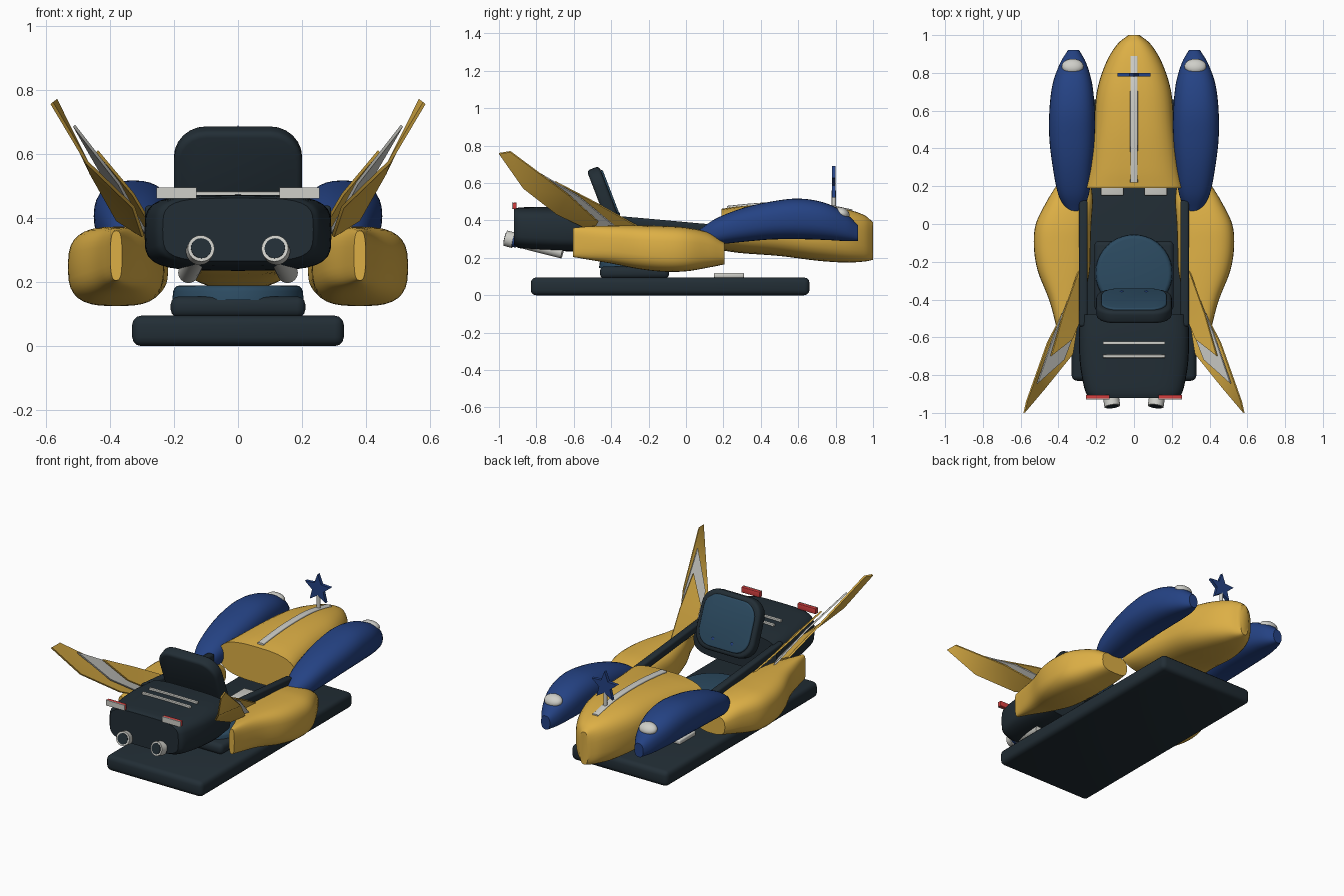
import bpy, bmesh, math
from mathutils import Vector, Matrix

cube = bpy.data.objects.get("Cube")
if cube:
    bpy.data.objects.remove(cube, do_unlink=True)


def material(name, rgb):
    m = bpy.data.materials.new(name)
    m.use_nodes = True
    m.diffuse_color = (*rgb, 1)
    node = next(n for n in m.node_tree.nodes if n.type == 'BSDF_PRINCIPLED')
    node.inputs["Base Color"].default_value = (*rgb, 1)
    return m


YELLOW = material("golden_yellow", (0.72, 0.43, 0.06))
BLUE = material("royal_blue", (0.018, 0.055, 0.23))
DARK = material("dark_slate", (0.016, 0.027, 0.036))
SEAT = material("seat_blue", (0.025, 0.07, 0.12))
GREY = material("light_grey", (0.62, 0.62, 0.58))
RED = material("tail_red", (0.65, 0.05, 0.05))


def finish(name, bm, *mats, mirror=False):
    bmesh.ops.recalc_face_normals(bm, faces=bm.faces)
    mesh = bpy.data.meshes.new(name)
    bm.to_mesh(mesh)
    bm.free()
    ob = bpy.data.objects.new(name, mesh)
    bpy.context.collection.objects.link(ob)
    for m in mats:
        mesh.materials.append(m)
    bpy.ops.object.select_all(action='DESELECT')
    ob.select_set(True)
    bpy.context.view_layer.objects.active = ob
    bpy.ops.object.shade_smooth_by_angle(angle=math.radians(40))
    if mirror:
        ob.modifiers.new("Mirror", 'MIRROR')
    return ob


def catmull(a, b, c, d, t):
    return 0.5 * (2 * b + (c - a) * t + (2 * a - 5 * b + 4 * c - d) * t * t
                  + (3 * b - a - 3 * c + d) * t ** 3)


def loft(name, sections, mat, power=2.6, steps=5, segs=32, mirror=False):
    """Skin rounded sections given as (y, centre x, half width, bottom, top)."""
    s = [Vector(v) for v in sections]
    s = [2 * s[0] - s[1]] + s + [2 * s[-1] - s[-2]]
    rows = [catmull(*s[i:i + 4], k / steps) for i in range(len(s) - 3) for k in range(steps)]
    rows.append(s[-2])
    bm = bmesh.new()
    rings = []
    for y, cx, hw, lo, hi in rows:
        ring = []
        for k in range(segs):
            a = math.tau * k / segs
            c, n = math.cos(a), math.sin(a)
            px = math.copysign(abs(c) ** (2 / power), c)
            pz = math.copysign(abs(n) ** (2 / power), n)
            ring.append(bm.verts.new((cx + hw * px, y, (lo + hi) / 2 + (hi - lo) / 2 * pz)))
        rings.append(ring)
    for r, q in zip(rings, rings[1:]):
        for k in range(segs):
            j = (k + 1) % segs
            bm.faces.new((r[k], r[j], q[j], q[k]))
    bm.faces.new(rings[0])
    bm.faces.new(rings[-1])
    return finish(name, bm, mat, mirror=mirror)


def box(name, centre, size, mat, bevel=0.01, corner=0, tilt=0, mirror=False):
    """Box with rounded corners (along its depth axis y) and softened edges."""
    bm = bmesh.new()
    bmesh.ops.create_cube(bm, size=1)
    bmesh.ops.scale(bm, vec=size, verts=bm.verts)
    if corner:
        edges = [e for e in bm.edges if abs(e.verts[0].co.y - e.verts[1].co.y) > size[1] / 2]
        bmesh.ops.bevel(bm, geom=edges, offset=corner, segments=6, profile=0.5, affect='EDGES')
    if bevel:
        edges = [e for e in bm.edges if e.calc_face_angle(0) > 0.8]
        bmesh.ops.bevel(bm, geom=edges, offset=bevel, segments=3, profile=0.5, affect='EDGES')
    bmesh.ops.transform(bm, verts=bm.verts,
                        matrix=Matrix.Translation(centre) @ Matrix.Rotation(tilt, 4, 'X'))
    return finish(name, bm, mat, mirror=mirror)


def tube(name, start, end, radius, mat, mirror=False, segs=24):
    a, b = Vector(start), Vector(end)
    bm = bmesh.new()
    bmesh.ops.create_cone(bm, cap_ends=True, segments=segs, radius1=radius,
                          radius2=radius, depth=(b - a).length)
    turn = (b - a).to_track_quat('Z', 'Y').to_matrix().to_4x4()
    bmesh.ops.transform(bm, verts=bm.verts, matrix=Matrix.Translation((a + b) / 2) @ turn)
    return finish(name, bm, mat, mirror=mirror)


def ball(name, centre, size, mat, tilt=0, mirror=False):
    bm = bmesh.new()
    bmesh.ops.create_uvsphere(bm, u_segments=20, v_segments=12, radius=1)
    bmesh.ops.transform(bm, verts=bm.verts, matrix=Matrix.Translation(centre)
                        @ Matrix.Rotation(tilt, 4, 'X') @ Matrix.Diagonal((*size, 1)))
    return finish(name, bm, mat, mirror=mirror)


def plate(name, points, depth, mat, mirror=False):
    """Thin slab: an outline pushed along its own normal."""
    bm = bmesh.new()
    face = bm.faces.new([bm.verts.new(p) for p in points])
    face.normal_update()
    push = face.normal * depth
    top = bmesh.ops.extrude_face_region(bm, geom=[face])["geom"]
    bmesh.ops.translate(bm, vec=push, verts=[v for v in top if isinstance(v, bmesh.types.BMVert)])
    bmesh.ops.triangulate(bm, faces=[f for f in bm.faces if len(f.verts) > 4])
    return finish(name, bm, mat, mirror=mirror)


# Platform, seat pedestal and pedals
box("platform", (0, -0.085, 0.0475), (0.66, 1.49, 0.095), DARK, bevel=0.028)
box("pedestal", (0, -0.275, 0.122), (0.42, 0.37, 0.066), DARK, bevel=0.025)
bm = bmesh.new()
bmesh.ops.create_cone(bm, cap_ends=True, segments=40, radius1=0.205, radius2=0.2, depth=0.045)
rim = [e for e in bm.edges if all(v.co.z > 0 for v in e.verts)]
bmesh.ops.bevel(bm, geom=rim, offset=0.018, segments=3, profile=0.5, affect='EDGES')
bmesh.ops.translate(bm, vec=(0, -0.26, 0.167), verts=bm.verts)
finish("seat_cushion", bm, SEAT)
box("pedal", (0.115, 0.23, 0.106), (0.12, 0.16, 0.028), GREY, bevel=0.008, mirror=True)

# Backrest with its padded front panel
LEAN = math.radians(21)
box("backrest", (0, -0.435, 0.515), (0.4, 0.07, 0.35), DARK, bevel=0.018, corner=0.1, tilt=LEAN)
box("backrest_panel", (0, -0.402, 0.528), (0.345, 0.02, 0.3), SEAT, bevel=0.008, corner=0.09, tilt=LEAN)
ball("backrest_button", (0.065, -0.36, 0.43), (0.012, 0.008, 0.014), BLUE, mirror=True)

# Nose, centre stripe and star ornament
loft("nose", [(0.19, 0, 0.262, 0.24, 0.462), (0.3, 0, 0.24, 0.225, 0.477),
              (0.5, 0, 0.215, 0.21, 0.49), (0.7, 0, 0.197, 0.185, 0.485),
              (0.85, 0, 0.15, 0.175, 0.462), (0.95, 0, 0.09, 0.18, 0.43),
              (1.0, 0, 0.03, 0.19, 0.39)], YELLOW, power=2.8)
loft("nose_stripe", [(0.22, 0, 0.02, 0.45, 0.478), (0.35, 0, 0.02, 0.465, 0.491),
                     (0.5, 0, 0.02, 0.475, 0.499), (0.7, 0, 0.02, 0.47, 0.494),
                     (0.89, 0, 0.02, 0.43, 0.459)], GREY, power=6, segs=16)
tube("star_post", (0, 0.79, 0.46), (0, 0.79, 0.56), 0.011, GREY, segs=12)
star = []
for i in range(10):
    r = 0.04 if i % 2 else 0.092
    star.append((r * math.sin(i * math.pi / 5), 0.8, 0.598 + r * math.cos(i * math.pi / 5)))
plate("star", star, -0.02, BLUE)

# Front fenders with headlights
loft("front_fender", [(0.065, 0.315, 0.04, 0.26, 0.345), (0.16, 0.32, 0.082, 0.27, 0.41),
                      (0.3, 0.325, 0.105, 0.285, 0.465), (0.45, 0.328, 0.12, 0.298, 0.5),
                      (0.6, 0.328, 0.12, 0.3, 0.517), (0.74, 0.326, 0.105, 0.296, 0.495),
                      (0.85, 0.322, 0.07, 0.29, 0.44), (0.92, 0.32, 0.03, 0.29, 0.375)],
     BLUE, power=2.4, mirror=True)
ball("headlight", (0.325, 0.835, 0.438), (0.058, 0.042, 0.03), GREY, tilt=-0.5, mirror=True)

# Side pods and rails
loft("side_pod", [(0.205, 0.318, 0.092, 0.165, 0.285), (0.12, 0.34, 0.122, 0.148, 0.335),
                  (0, 0.373, 0.147, 0.128, 0.362), (-0.12, 0.38, 0.15, 0.126, 0.37),
                  (-0.25, 0.372, 0.137, 0.14, 0.373), (-0.4, 0.36, 0.09, 0.17, 0.372),
                  (-0.52, 0.372, 0.045, 0.19, 0.368), (-0.605, 0.38, 0.018, 0.205, 0.36)],
     YELLOW, power=3, mirror=True)
box("side_rail", (0.268, -0.21, 0.385), (0.045, 0.67, 0.05), DARK, bevel=0.012,
    tilt=-0.09, mirror=True)

# Rear deck, vents, tail lights
loft("rear_deck", [(-0.92, 0, 0.235, 0.265, 0.462), (-0.88, 0, 0.26, 0.25, 0.47),
                   (-0.75, 0, 0.285, 0.24, 0.472), (-0.6, 0, 0.292, 0.235, 0.472),
                   (-0.48, 0, 0.285, 0.245, 0.465)], DARK, power=4)
for i, y in enumerate((-0.63, -0.7)):
    box(f"deck_vent_{i + 1}", (0, y, 0.473), (0.33, 0.018, 0.018), GREY, bevel=0.004)
box("tail_light", (0.192, -0.915, 0.478), (0.126, 0.02, 0.034), RED, bevel=0.003, mirror=True)
box("tail_light_lens", (0.192, -0.927, 0.478), (0.126, 0.006, 0.034), GREY, bevel=0, mirror=True)

# Exhaust pipes
low, tip = Vector((0.155, -0.66, 0.228)), Vector((0.115, -0.965, 0.305))
along = (tip - low).normalized()
tube("exhaust_pipe", low, tip, 0.032, GREY, mirror=True)
tube("exhaust_band", tip - along * 0.065, tip - along * 0.045, 0.036, BLUE, mirror=True)
tube("exhaust_tip", tip - along * 0.045, tip, 0.042, GREY, mirror=True)
tube("exhaust_bore", tip, tip + along * 0.003, 0.032, DARK, mirror=True)

# Layered tail fins, outermost first
plate("outer_fin", [(0.585, -1.0, 0.755), (0.572, -0.94, 0.765), (0.462, -0.63, 0.535),
                    (0.38, -0.47, 0.39), (0.3, -0.5, 0.34), (0.33, -0.69, 0.43),
                    (0.475, -0.87, 0.57)], 0.01, YELLOW, mirror=True)
plate("middle_fin", [(0.515, -0.845, 0.685), (0.425, -0.58, 0.53), (0.335, -0.36, 0.35),
                     (0.29, -0.5, 0.35), (0.375, -0.72, 0.505)], 0.009, GREY, mirror=True)
plate("inner_fin", [(0.443, -0.7, 0.605), (0.38, -0.48, 0.49), (0.29, -0.23, 0.35),
                    (0.265, -0.45, 0.36), (0.33, -0.61, 0.47)], 0.009, YELLOW, mirror=True)
